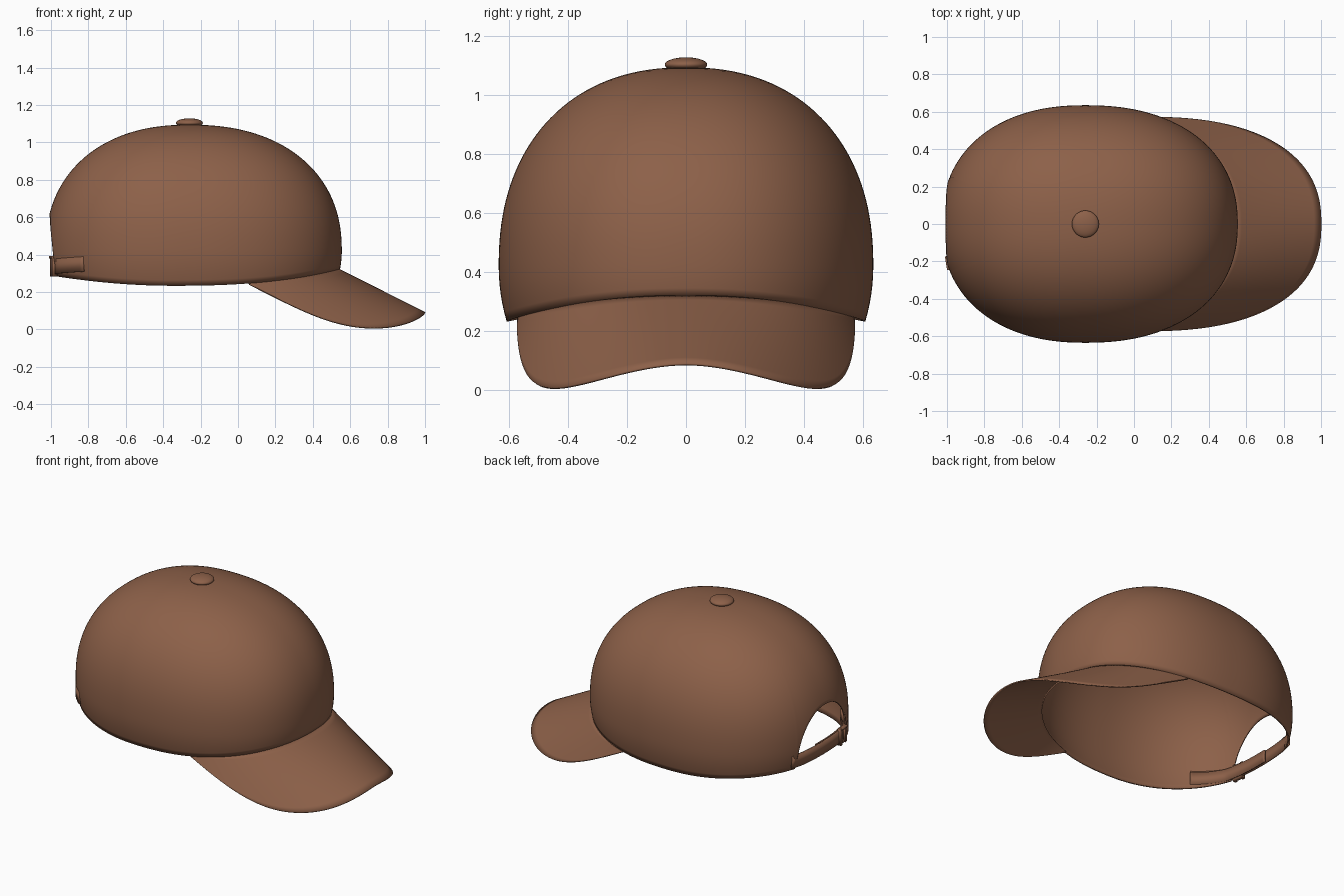
import bpy, bmesh, math

if "Cube" in bpy.data.objects:
    bpy.data.objects.remove(bpy.data.objects["Cube"])

mat = bpy.data.materials.new("brown_fabric")
mat.diffuse_color = (0.265, 0.118, 0.066, 1)
mat.use_nodes = True
mat.node_tree.nodes["Principled BSDF"].inputs["Base Color"].default_value = mat.diffuse_color
CX = -0.26   # crown axis


def spow(v, p):
    return math.copysign(abs(v) ** p, v)


def plan(a):
    """Head outline seen from above; a = 0 points to the brim."""
    c, s = math.cos(a), math.sin(a)
    return (0.81 if c > 0 else 0.765) * spow(c, 0.89), 0.63 * spow(s, 0.89)


def scale(z):
    """Outline scale at height z."""
    if z < 0.42:
        return 1 - 0.045 * ((0.42 - z) / 0.19) ** 2
    return max(0, 1 - ((z - 0.42) / 0.67) ** 2.25) ** (1 / 2.25)


def rim(a):
    """Height of the lower edge of the crown."""
    x = plan(a)[0] + CX
    if x > -0.35:
        return 0.235 + 0.085 * ((x + 0.35) / 0.9) ** 2.5
    return 0.235 + 0.045 * ((-x - 0.35) / 0.6) ** 2


def grid(name, rows, closed=False, thick=0.0):
    """Object from rows of points, joined as quads."""
    bm = bmesh.new()
    vs = [[bm.verts.new(p) for p in r] for r in rows]
    n, m = len(vs), len(vs[0])
    for i in range(n if closed else n - 1):
        for j in range(m - 1):
            k = (i + 1) % n
            bm.faces.new((vs[i][j], vs[k][j], vs[k][j + 1], vs[i][j + 1]))
    bmesh.ops.remove_doubles(bm, verts=bm.verts, dist=1e-5)
    bmesh.ops.recalc_face_normals(bm, faces=bm.faces)
    me = bpy.data.meshes.new(name)
    bm.to_mesh(me)
    bm.free()
    ob = bpy.data.objects.new(name, me)
    bpy.context.collection.objects.link(ob)
    return finish(ob, thick)


def finish(ob, thick=0.0):
    ob.data.materials.append(mat)
    if thick:
        mod = ob.modifiers.new("thickness", "SOLIDIFY")
        mod.thickness = thick
        mod.offset = 0
    bpy.ops.object.select_all(action="DESELECT")
    ob.select_set(True)
    bpy.context.view_layer.objects.active = ob
    bpy.ops.object.shade_smooth_by_angle(angle=math.radians(40))
    return ob


# crown, with the arched opening at the back
cols, levels = 288, 44
rows = []
for i in range(cols):
    a = 2 * math.pi * i / cols
    x, y = plan(a)
    zb = rim(a)
    if x < 0 and abs(y) < 0.25:
        zb = 0.30 + 0.32 * (1 - (abs(y) / 0.25) ** 2.2) ** 0.45
    row = []
    for k in range(levels + 1):
        z = zb + (1.09 - zb) * math.sin(k / levels * math.pi / 2)
        s = scale(z) if k < levels else 0
        row.append((CX + x * s, y * s, z))
    rows.append(row)
grid("crown", rows, True, 0.01)

# curved brim, ruled from the crown rim to the outer outline
rows = []
for i in range(97):
    f = (i / 96 - 0.5) * math.pi
    a = f * 1.2 / (math.pi / 2)
    x, y = plan(a)
    zi = rim(a)
    s = scale(zi) * 0.995
    inner = (CX + x * s, y * s, zi + 0.003)
    c, sn = max(0, math.cos(f)), math.sin(f)
    ox, oy = 0.06 + 0.94 * c ** (2 / 2.4), 0.57 * spow(sn, 2 / 2.4)
    oz = 0.323 - 0.51 * (ox - 0.54) - 1.1 * oy * oy + 0.03 * abs(sn) ** 16
    outer = (ox, oy, oz)
    rows.append([[p + (q - p) * t / 12 for p, q in zip(inner, outer)]
                 for t in range(13)])
grid("brim", rows, False, 0.008)

# button on top
bpy.ops.mesh.primitive_uv_sphere_add(segments=40, ring_count=20, radius=1,
                                     location=(CX, 0, 1.104))
button = bpy.context.object
button.name = "top_button"
button.scale = (0.072, 0.072, 0.025)
finish(button)


def band(name, b0, b1, z0, z1, off, thick, tilt=0.0):
    """Strip following the back of the head; b = angle from straight back."""
    rows = []
    for i in range(33):
        b = b0 + (b1 - b0) * i / 32
        x, y = plan(math.pi - b)
        s = scale((z0 + z1) / 2)
        x, y = x * s, y * s
        o = off - 0.03 * max(0, 1 - (b / 0.42) ** 2)
        r = 1 + o / math.hypot(x, y)
        dz = tilt * max(0, abs(b) - 0.3)
        rows.append([(CX + x * r, y * r, z + dz) for z in (z0, z1)])
    return grid(name, rows, False, thick)


# adjustable strap: outer layer, tucked inner layer, buckle frame
band("strap", 0.42, -0.78, 0.295, 0.375, 0.006, 0.012, 0.03)
band("strap_inner_layer", 0.06, -0.78, 0.29, 0.37, -0.012, 0.008)
for nm, b in (("front", -0.34), ("rear", -0.25)):
    band("buckle_bar_" + nm, b - 0.014, b + 0.014, 0.282, 0.392, 0.014, 0.024)
for nm, z in (("lower", 0.282), ("upper", 0.38)):
    band("buckle_bar_" + nm, -0.35, -0.24, z, z + 0.012, 0.014, 0.024)
